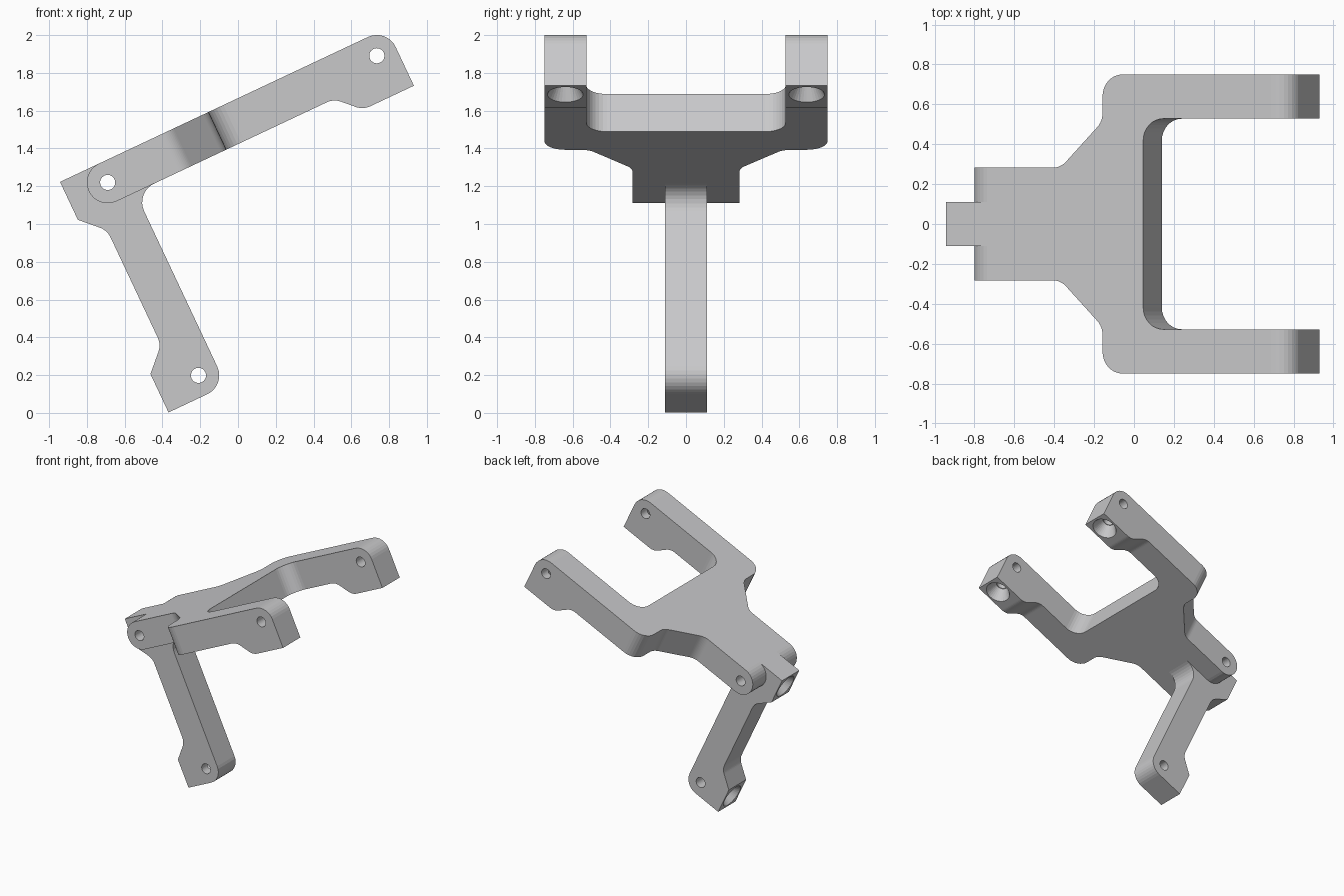
import bpy, bmesh, math
from mathutils import Vector, Matrix

cube = bpy.data.objects.get("Cube")
if cube:
    bpy.data.objects.remove(cube, do_unlink=True)

TILT = math.radians(25.2)
R = 0.11          # half thickness of the bars
PAD = 0.227       # reach of the screw pads
FORK_HOLE = 1.575
LEG_HOLE = 1.129

grey = bpy.data.materials.new("light_grey")
grey.use_nodes = True
grey.diffuse_color = (0.58, 0.58, 0.59, 1)
grey.node_tree.nodes["Principled BSDF"].inputs["Base Color"].default_value = grey.diffuse_color


def rounded(points, steps=8):
    """Profile with filleted corners from (a, b, radius) entries."""
    out = []
    for i, (a, b, r) in enumerate(points):
        p = Vector((a, b))
        if r == 0:
            out.append(p)
            continue
        d0 = (Vector(points[i - 1][:2]) - p).normalized()
        d1 = (Vector(points[(i + 1) % len(points)][:2]) - p).normalized()
        half = d0.angle(d1) / 2
        centre = p + (d0 + d1).normalized() * (r / math.sin(half))
        start = p + d0 * (r / math.tan(half)) - centre
        end = p + d1 * (r / math.tan(half)) - centre
        sweep = start.angle_signed(end)
        for k in range(steps + 1):
            out.append(centre + Matrix.Rotation(-sweep * k / steps, 2) @ start)
    return out


def make(name, bm):
    bmesh.ops.recalc_face_normals(bm, faces=bm.faces)
    mesh = bpy.data.meshes.new(name)
    bm.to_mesh(mesh)
    bm.free()
    mesh.materials.append(grey)
    ob = bpy.data.objects.new(name, mesh)
    bpy.context.collection.objects.link(ob)
    return ob


def prism(name, profile, axis, lo, hi):
    """Extrude a profile along y (side profile) or z (plan profile)."""
    bm = bmesh.new()
    place = (lambda p: (p.x, lo, p.y)) if axis == 'Y' else (lambda p: (p.x, p.y, lo))
    face = bm.faces.new([bm.verts.new(place(p)) for p in profile])
    ext = bmesh.ops.extrude_face_region(bm, geom=[face])
    move = Vector((0, hi - lo, 0)) if axis == 'Y' else Vector((0, 0, hi - lo))
    bmesh.ops.translate(bm, vec=move,
                        verts=[v for v in ext["geom"] if isinstance(v, bmesh.types.BMVert)])
    return make(name, bm)


def drill(base, axis, depth, r1, r2):
    """Cylinder or cone cutter starting at base."""
    bm = bmesh.new()
    axis = Vector(axis)
    turn = axis.to_track_quat('Z', 'Y').to_matrix().to_4x4()
    spot = Matrix.Translation(Vector(base) + axis * depth / 2)
    bmesh.ops.create_cone(bm, cap_ends=True, segments=32, radius1=r1, radius2=r2,
                          depth=depth, matrix=spot @ turn)
    return make("cutter", bm)


def combine(ob, tool, operation):
    mod = ob.modifiers.new("cut", 'BOOLEAN')
    mod.operation, mod.object, mod.solver = operation, tool, 'EXACT'
    bpy.context.view_layer.update()
    graph = bpy.context.evaluated_depsgraph_get()
    mesh = bpy.data.meshes.new_from_object(ob.evaluated_get(graph))
    ob.modifiers.clear()
    ob.data = mesh
    bpy.data.objects.remove(tool, do_unlink=True)


def pivot_hole(ob, x, z):
    combine(ob, drill((x, -1, z), (0, 1, 0), 2, 0.04, 0.04), 'DIFFERENCE')


def countersink(ob, face_point, axis):
    base = Vector(face_point) - Vector(axis) * 0.01
    combine(ob, drill(base, axis, 0.1, 0.1, 0.045), 'DIFFERENCE')
    combine(ob, drill(base, axis, PAD, 0.04, 0.04), 'DIFFERENCE')


# Fork: side profile crossed with a mirrored plan profile
end = FORK_HOLE + R
side = [(-R, R, 0.1095), (end, R, R), (end, -PAD, 0), (1.388, -PAD, 0.1),
        (1.271, -R, 0.1), (-R, -R, 0.1095)]
fork = prism("fork", rounded(side), 'Y', -0.9, 0.9)

half_plan = [(-0.3, 0.283, 0), (0.408, 0.283, 0.1), (0.64, 0.515, 0.1), (0.64, 0.75, 0.11),
             (1.9, 0.75, 0), (1.9, 0.528, 0), (0.865, 0.528, 0.11)]
plan = half_plan + [(a, -b, r) for a, b, r in reversed(half_plan)]
combine(fork, prism("plan", rounded(plan), 'Z', -0.5, 0.5), 'INTERSECT')

# Slot that takes the leg, then holes
slot = rounded([(-0.4, -0.4, 0), (2 * R, -0.4, 0), (2 * R, 0.4, 0), (-0.4, 0.4, 0)])
combine(fork, prism("slot", slot, 'Y', -0.111, 0.111), 'DIFFERENCE')
pivot_hole(fork, 0, 0)
pivot_hole(fork, FORK_HOLE, 0)
for s in (-1, 1):
    countersink(fork, (FORK_HOLE, s * 0.639, -PAD), (0, 0, 1))

# Leg: bar at right angles to the fork, with a pad at each end
foot = -LEG_HOLE - R
leg_side = [(-PAD, R, 0), (2 * R, R, 0), (2 * R, -R, 0), (R, -R, 0.1095), (R, foot, R),
            (-PAD, foot, 0), (-PAD, -1.014, 0), (-R, -0.897, 0.1), (-R, -0.228, 0.1),
            (-PAD, -0.112, 0)]
leg = prism("leg", rounded(leg_side), 'Y', -0.111, 0.111)
for z in (0, -LEG_HOLE):
    pivot_hole(leg, 0, z)
    countersink(leg, (-PAD, 0, z), (1, 0, 0))

# Tilt the assembly about the hinge and stand it on the ground
pose = Matrix.Translation((-0.69, 0, 1.22)) @ Matrix.Rotation(-TILT, 4, 'Y')
for ob in (fork, leg):
    ob.data.transform(pose)
